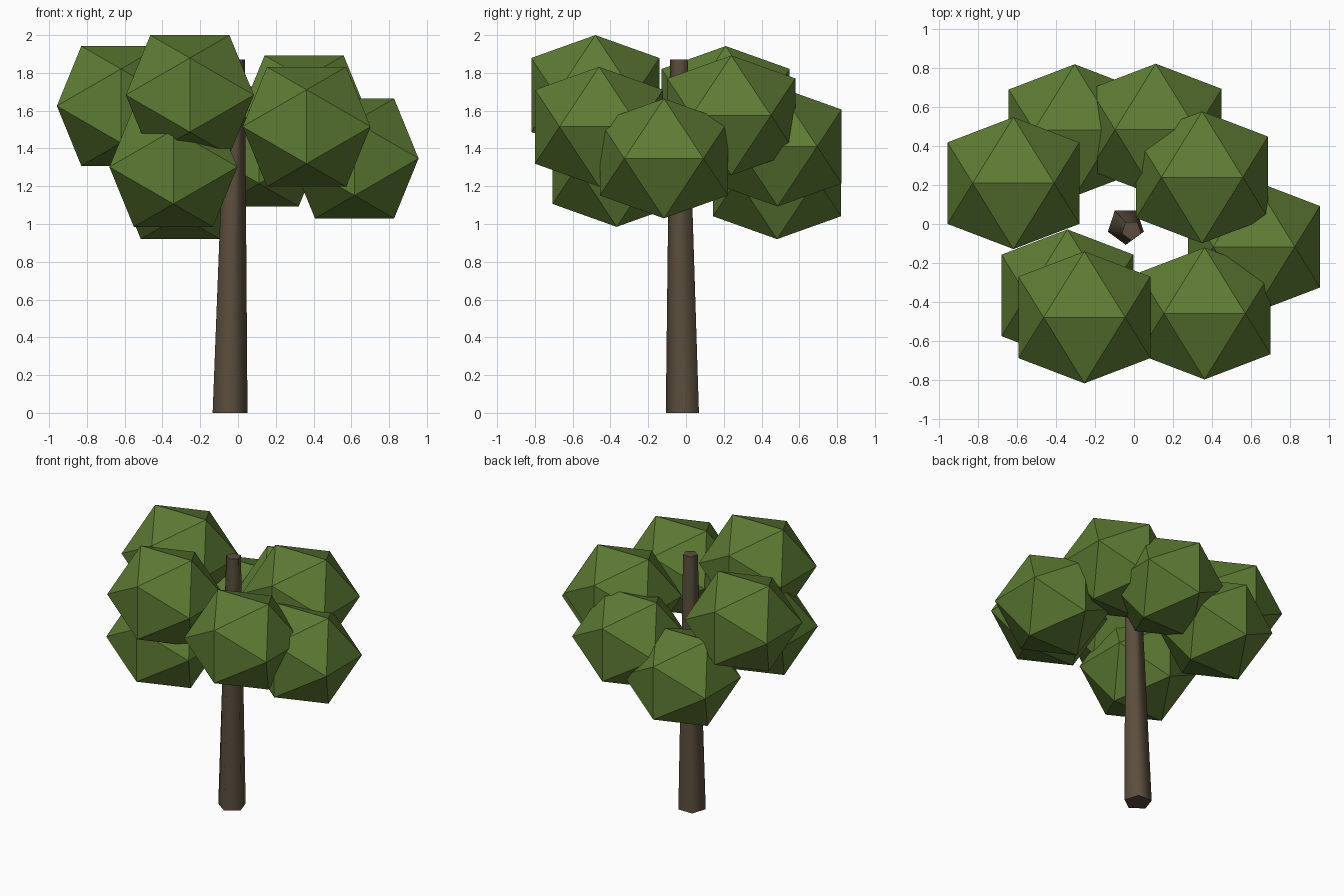
import bpy, bmesh, math
from mathutils import Matrix, Vector

if "Cube" in bpy.data.objects:
    bpy.data.objects.remove(bpy.data.objects["Cube"], do_unlink=True)


def make_material(name, colour):
    mat = bpy.data.materials.new(name)
    mat.use_nodes = True
    mat.diffuse_color = (*colour, 1)
    bsdf = mat.node_tree.nodes["Principled BSDF"]
    bsdf.inputs["Base Color"].default_value = (*colour, 1)
    bsdf.inputs["Roughness"].default_value = 0.9
    return mat


def make_object(name, bm, mat):
    bmesh.ops.recalc_face_normals(bm, faces=bm.faces)
    mesh = bpy.data.meshes.new(name)
    bm.to_mesh(mesh)
    bm.free()
    mesh.materials.append(mat)
    obj = bpy.data.objects.new(name, mesh)
    bpy.context.collection.objects.link(obj)
    return obj


leaf_green = make_material("leaf green", (0.11, 0.2, 0.034))
bark_brown = make_material("bark brown", (0.105, 0.076, 0.047))

# Trunk: tapered, slightly leaning pentagonal column
bm = bmesh.new()
rings = []
for x, y, z, radius in ((-0.042, -0.01, 0, 0.097), (-0.013, -0.033, 1.87, 0.052)):
    angles = [math.radians(72 * k - 90) for k in range(5)]
    rings.append([bm.verts.new((x + radius * math.cos(a), y + radius * math.sin(a), z))
                  for a in angles])
low, high = rings
for k in range(5):
    n = (k + 1) % 5
    bm.faces.new((low[k], low[n], high[n], high[k])).smooth = True
bm.faces.new(low)
bm.faces.new(high)
trunk = make_object("trunk", bm, bark_brown)
bpy.ops.object.select_all(action="DESELECT")
trunk.select_set(True)
bpy.context.view_layer.objects.active = trunk
bpy.ops.object.shade_smooth_by_angle(angle=math.radians(80))

# Foliage: flat-shaded icosahedra, edge-up, slightly squashed in height
PHI = (1 + math.sqrt(5)) / 2
SIZE = Vector((0.339, 0.339, 0.317)) / PHI


def leaf_clump(name, centre):
    bm = bmesh.new()
    for a in (-1, 1):
        for b in (-PHI, PHI):
            for corner in ((a, 0, b), (b, a, 0), (0, b, a)):
                bm.verts.new(corner)
    bmesh.ops.convex_hull(bm, input=bm.verts)
    bm.transform(Matrix.Translation(Vector(centre)) @ Matrix.Diagonal(SIZE).to_4x4())
    make_object(name, bm, leaf_green)


clumps = {
    "front_right_upper": (-0.255, -0.48, 1.683),
    "front_right_lower": (-0.342, -0.367, 1.302),
    "front_left": (0.363, -0.46, 1.515),
    "left": (0.617, -0.117, 1.347),
    "back_left_upper": (0.35, 0.24, 1.575),
    "back_left_lower": (0.112, 0.485, 1.41),
    "back_right": (-0.305, 0.482, 1.237),
    "right": (-0.62, 0.21, 1.625),
}
for place, centre in clumps.items():
    leaf_clump("leaf_clump_" + place, centre)
